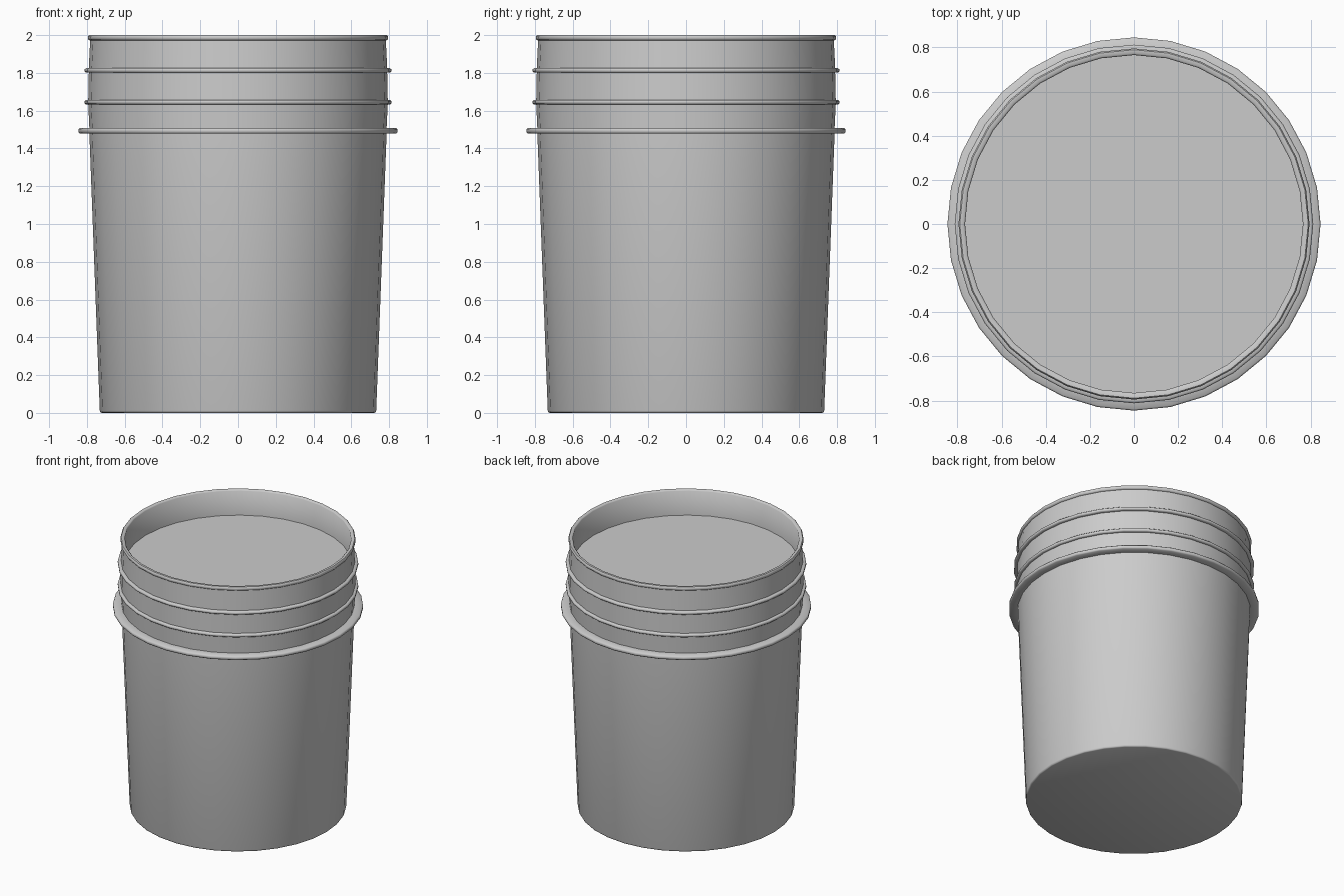
import bpy, bmesh, math

if "Cube" in bpy.data.objects:
    bpy.data.objects.remove(bpy.data.objects["Cube"])

SEG = 32


def lathe(name, profile, closed=False):
    """Spin a list of (radius, z) points around z; open ends are capped."""
    bm = bmesh.new()
    rings = []
    for r, z in profile:
        rings.append([bm.verts.new((r * math.cos(2 * math.pi * i / SEG),
                                    r * math.sin(2 * math.pi * i / SEG), z))
                      for i in range(SEG)])
    pairs = list(zip(rings, rings[1:]))
    if closed:
        pairs.append((rings[-1], rings[0]))
    for a, b in pairs:
        for i in range(SEG):
            j = (i + 1) % SEG
            bm.faces.new((a[i], a[j], b[j], b[i]))
    if not closed:
        bm.faces.new(rings[0][::-1])
        bm.faces.new(rings[-1])
    bmesh.ops.recalc_face_normals(bm, faces=bm.faces)
    mesh = bpy.data.meshes.new(name)
    bm.to_mesh(mesh)
    bm.free()
    ob = bpy.data.objects.new(name, mesh)
    bpy.context.collection.objects.link(ob)
    bpy.context.view_layer.objects.active = ob
    ob.select_set(True)
    bpy.ops.object.shade_smooth_by_angle(angle=math.radians(50))
    ob.select_set(False)
    return ob


def rib(wall, outer, z, half):
    """Profile of a raised ring with a softly chamfered edge."""
    return [(wall, z - half), (outer - 0.007, z - half), (outer, z - half * 0.5),
            (outer, z + half * 0.5), (outer - 0.007, z + half), (wall, z + half)]


# Bucket shell: tapered body, wide flange, two ribs and rolled rim, then inner wall
outer = [(0.722, 0.0), (0.729, 0.003), (0.732, 0.012)]
outer += rib(0.787, 0.845, 1.493, 0.014)
outer += rib(0.793, 0.812, 1.645, 0.012)
outer += rib(0.790, 0.812, 1.813, 0.012)
outer += [(0.783, 1.972), (0.790, 1.974), (0.795, 1.981), (0.795, 1.992), (0.789, 2.0)]
inner = [(0.772, 2.0), (0.765, 1.993), (0.765, 1.78), (0.712, 0.025)]
lathe("bucket", outer + inner)

# Flat surface closing the inside just below the rim
lathe("contents", [(0.70, 0.03), (0.764, 1.78), (0.768, 1.812)])
